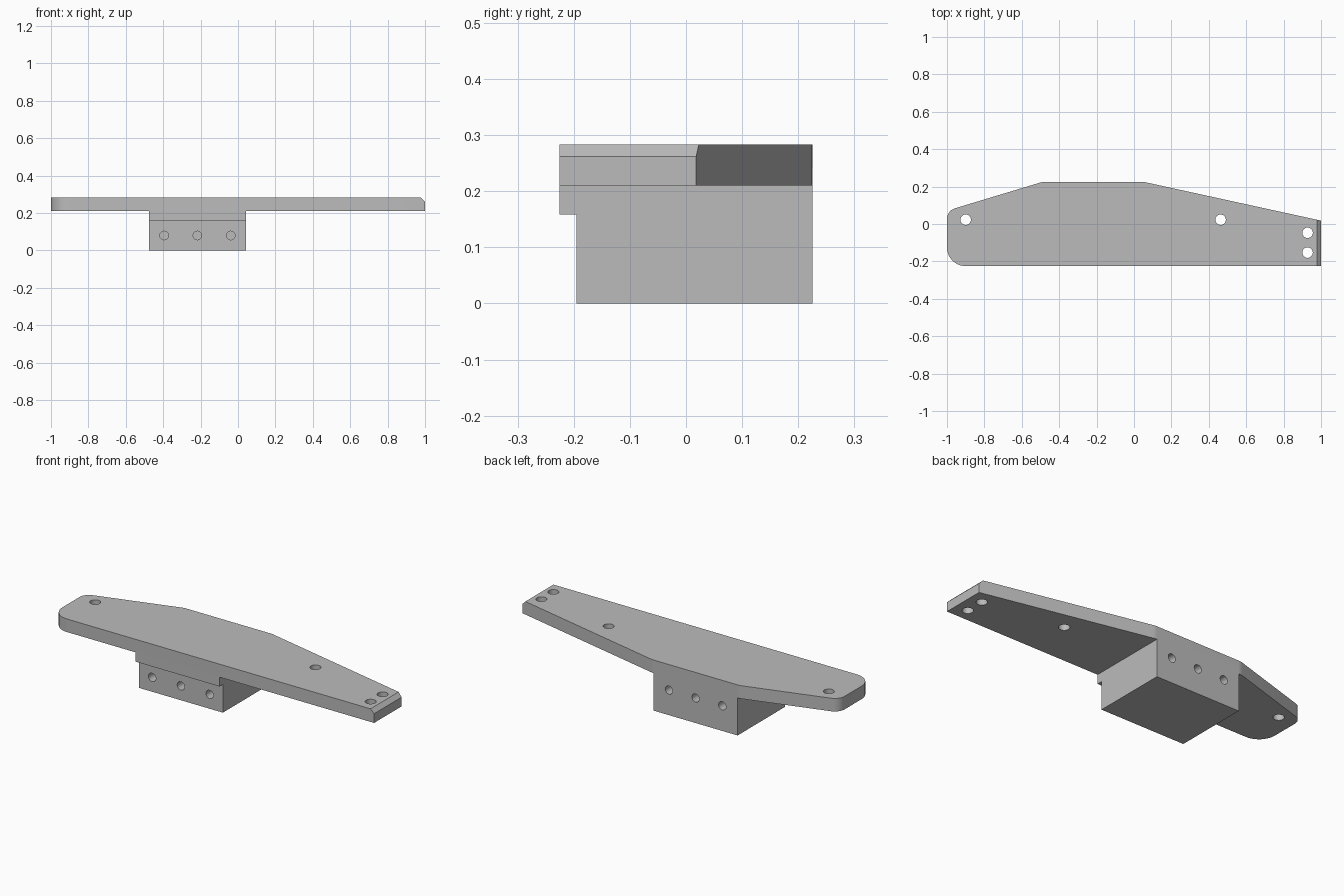
import bpy, bmesh, math
from mathutils import Vector, Matrix

old = bpy.data.objects.get("Cube")
if old:
    bpy.data.objects.remove(old, do_unlink=True)

grey = bpy.data.materials.new("plain grey")
grey.use_nodes = True
colour = (0.5, 0.5, 0.5, 1)
grey.diffuse_color = colour
grey.node_tree.nodes["Principled BSDF"].inputs["Base Color"].default_value = colour

BOTTOM, TOP = 0.21, 0.283
BACK, FRONT = 0.225, -0.225
LEFT, RIGHT = 0.043, -0.477


def rounded(corners, steps=10):
    """Outline from (x, y, fillet radius) corners."""
    pts = []
    for i, (x, y, r) in enumerate(corners):
        p = Vector((x, y))
        if not r:
            pts.append(p)
            continue
        a = (Vector(corners[i - 1][:2]) - p).normalized()
        b = (Vector(corners[(i + 1) % len(corners)][:2]) - p).normalized()
        half = a.angle(b) / 2
        centre = p + (a + b).normalized() * (r / math.sin(half))
        start = p + a * (r / math.tan(half)) - centre
        end = p + b * (r / math.tan(half)) - centre
        sweep = start.angle_signed(end)
        for k in range(steps + 1):
            pts.append(centre + Matrix.Rotation(-sweep * k / steps, 2) @ start)
    return pts


def prism(name, points, direction):
    """Extrude a flat polygon along a direction."""
    bm = bmesh.new()
    face = bm.faces.new([bm.verts.new(p) for p in points])
    out = bmesh.ops.extrude_face_region(bm, geom=[face])
    moved = [v for v in out["geom"] if isinstance(v, bmesh.types.BMVert)]
    bmesh.ops.translate(bm, verts=moved, vec=direction)
    bmesh.ops.recalc_face_normals(bm, faces=bm.faces)
    return finish(name, bm)


def finish(name, bm):
    mesh = bpy.data.meshes.new(name)
    bm.to_mesh(mesh)
    bm.free()
    mesh.materials.append(grey)
    obj = bpy.data.objects.new(name, mesh)
    bpy.context.collection.objects.link(obj)
    return obj


def drill(name, centre, radius, length, along_y=False):
    bm = bmesh.new()
    turn = Matrix.Rotation(math.pi / 2 if along_y else 0, 4, "X")
    bmesh.ops.create_cone(bm, cap_ends=True, segments=32, radius1=radius,
                          radius2=radius, depth=length,
                          matrix=Matrix.Translation(centre) @ turn)
    return finish(name, bm)


def combine(target, other, operation):
    mod = target.modifiers.new(other.name, "BOOLEAN")
    mod.operation, mod.solver, mod.object = operation, "EXACT", other
    bpy.context.view_layer.objects.active = target
    bpy.ops.object.modifier_apply(modifier=mod.name)
    bpy.data.objects.remove(other, do_unlink=True)


# Tapered plate with rounded right end
outline = rounded([(-1, FRONT, 0.1), (1, FRONT, 0), (1, 0.018, 0),
                   (0.053, BACK, 0.1), (-0.49, BACK, 0.1), (-1, 0.071, 0.06)])
bracket = prism("bracket_plate", [(p.x, p.y, BOTTOM) for p in outline],
                (0, 0, TOP - BOTTOM))

# Mounting block with a stepped lip at the front
overlap = BOTTOM + 0.03
profile = [(-0.195, 0), (BACK, 0), (BACK, overlap), (FRONT, overlap),
           (FRONT, 0.158), (-0.195, 0.158)]
block = prism("mounting_block", [(RIGHT, y, z) for y, z in profile],
              (LEFT - RIGHT, 0, 0))
combine(bracket, block, "UNION")

# Chamfer along the upper left tip
chamfer = prism("tip_chamfer", [(0.978, -0.4, TOP), (1.03, -0.4, TOP + 0.1),
                                (1.1, -0.4, TOP), (1.022, -0.4, 0.24)],
                (0, 0.8, 0))
combine(bracket, chamfer, "DIFFERENCE")

# Vertical holes through the plate
for x, y in [(-0.9, 0.023), (0.463, 0.023), (0.928, -0.047), (0.928, -0.153)]:
    combine(bracket, drill("plate_hole", (x, y, BOTTOM), 0.028, 0.3), "DIFFERENCE")

# Blind holes in the front and back of the block
middle = (LEFT + RIGHT) / 2
for i in (-1, 0, 1):
    front = drill("front_hole", (middle + i * 0.178, -0.195, 0.08), 0.023, 0.24, True)
    combine(bracket, front, "DIFFERENCE")
    back = drill("back_hole", (middle + i * 0.165, BACK, 0.14), 0.023, 0.24, True)
    combine(bracket, back, "DIFFERENCE")

# Smooth the fillets and bores, keep the edges sharp
bpy.ops.object.select_all(action="DESELECT")
bracket.select_set(True)
bpy.context.view_layer.objects.active = bracket
bpy.ops.object.shade_smooth_by_angle(angle=math.radians(20))
